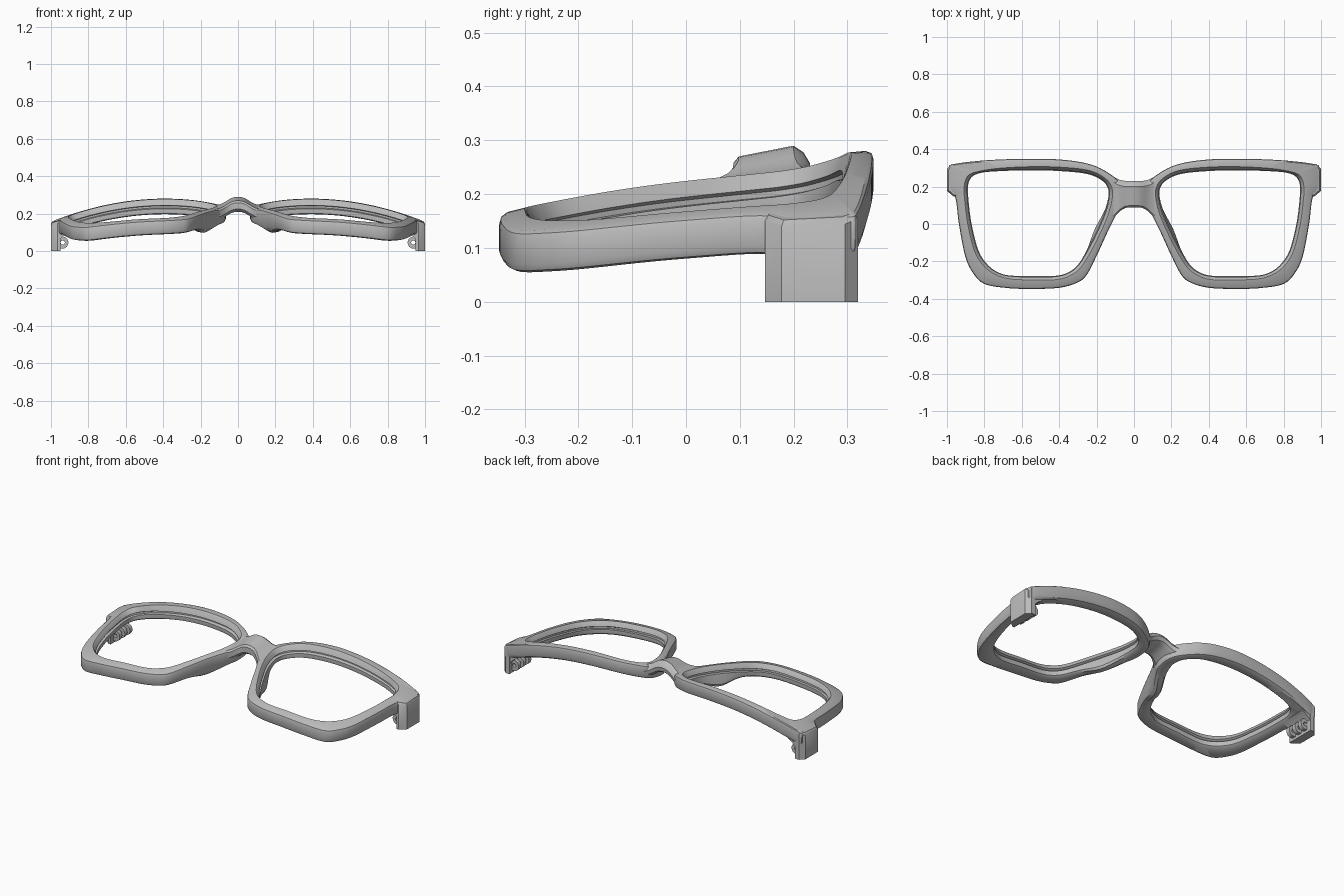
import bpy, bmesh, math
from mathutils import Vector

cube = bpy.data.objects.get("Cube")
if cube:
    bpy.data.objects.remove(cube)

GREY = (0.5, 0.5, 0.5, 1)
material = bpy.data.materials.new("matte grey")
material.use_nodes = True
material.diffuse_color = GREY
material.node_tree.nodes["Principled BSDF"].inputs["Base Color"].default_value = GREY


def front_height(x, y):
    """Height of the curved, tilted front face of the frame."""
    drop = 0.33 - y
    wrap = 0.27 + 0.15 * y
    return 0.28 - wrap * (abs(x) - 0.38) ** 2 - 0.085 * drop - 0.13 * drop * drop


def spline(points, steps):
    """Closed smooth curve through the control points."""
    result = []
    n = len(points)
    for i in range(n):
        a, b, c, d = (Vector(points[(i + k) % n]) for k in (-1, 0, 1, 2))
        for j in range(steps):
            t = j / steps
            result.append(0.5 * (2 * b + (c - a) * t + (2 * a - 5 * b + 4 * c - d) * t * t
                                 + (3 * b - a - 3 * c + d) * t ** 3))
    return result


def loft(name, sections, closed=False, mirror=False):
    """Skin a series of matching closed cross-sections."""
    bm = bmesh.new()
    rings = [[bm.verts.new(p) for p in section] for section in sections]
    size = len(rings[0])
    for i in range(len(rings) if closed else len(rings) - 1):
        here, there = rings[i], rings[(i + 1) % len(rings)]
        for k in range(size):
            m = (k + 1) % size
            bm.faces.new((here[k], here[m], there[m], there[k]))
    if not closed:
        bm.faces.new(rings[0])
        bm.faces.new(rings[-1])
    bmesh.ops.recalc_face_normals(bm, faces=bm.faces)
    mesh = bpy.data.meshes.new(name)
    bm.to_mesh(mesh)
    bm.free()
    mesh.materials.append(material)
    obj = bpy.data.objects.new(name, mesh)
    bpy.context.collection.objects.link(obj)
    if mirror:
        obj.modifiers.new("other side", "MIRROR")
    bpy.ops.object.select_all(action="DESELECT")
    obj.select_set(True)
    bpy.context.view_layer.objects.active = obj
    bpy.ops.object.shade_smooth_by_angle(angle=math.radians(32))
    return obj


# Lens rims: paired outer edge and lens opening points
OUTER = [(.99, .297), (.99, .195), (.955, .14), (.936, 0), (.903, -.17), (.862, -.26),
         (.8, -.32), (.68, -.342), (.55, -.347), (.4, -.341), (.3, -.312), (.25, -.268),
         (.195, -.16), (.14, -.04), (.1, .04), (.07, .11), (.07, .2), (.115, .258),
         (.23, .318), (.4, .345), (.6, .348), (.8, .34), (.965, .32)]
OPENING = [(.868, .25), (.887, .205), (.885, .13), (.868, 0), (.83, -.145), (.775, -.225),
           (.71, -.265), (.64, -.277), (.53, -.279), (.42, -.277), (.355, -.26), (.3, -.218),
           (.245, -.13), (.19, -.02), (.155, .065), (.138, .135), (.138, .185), (.168, .23),
           (.25, .267), (.4, .283), (.57, .287), (.73, .282), (.82, .273)]
# Rim section as inset and depth, measured from each edge
OUTER_SIDE = [(.012, 0), (.003, .004), (0, .014), (0, .06), (.006, .073), (.02, .08)]
LENS_SIDE = [(.012, .08), (.002, .075), (0, .066), (0, .05), (.018, .046), (.018, .036),
             (.004, .032), (.017, .004), (.021, 0)]

sections = []
for p, q in zip(spline(OUTER, 8), spline(OPENING, 8)):
    inward = (q - p).normalized()
    # Nose pad swells the back of the rim beside the nose
    pad = math.exp(-((p.y + 0.05) / 0.1) ** 2) if p.x < 0.35 else 0
    section = []
    for inset, depth in OUTER_SIDE:
        back = max(0, depth - 0.04) / 0.04 * pad
        section.append((p + inward * (inset + 0.016 * back), depth + 0.042 * back))
    for inset, depth in LENS_SIDE:
        back = max(0, depth - 0.05) / 0.03 * pad
        section.append((q - inward * (inset - 0.02 * back), depth + 0.042 * back))
    sections.append([(s.x, s.y, front_height(s.x, s.y) - d) for s, d in section])
loft("lens_rims", sections, closed=True, mirror=True)

# Arched bridge: half-width station, lower edge, upper edge, crest height
STATIONS = [(0, .088, .23, .29), (.02, .088, .23, .288), (.04, .087, .23, .281),
            (.058, .08, .232, .27), (.075, .068, .236, .259), (.092, .052, .243, .251),
            (.112, .032, .255, .245)]
stations = [(-x, *rest) for x, *rest in reversed(STATIONS[1:])] + STATIONS
sections = []
for x, low, high, crest in stations:
    front = crest - 0.02
    sections.append([(x, low, front - .045), (x, low, front - .012), (x, low + .01, front),
                     (x, high - .03, crest), (x, high - .012, crest - .012),
                     (x, high, crest - .032), (x, high - .004, crest - .056),
                     (x, high - .025, crest - .07), (x, low + .02, front - .06)])
loft("bridge", sections)

# Hinge blocks: chamfered plan dropped from the rim corner to the ground
PLAN = [(.95, .147), (.964, .147), (1, .177), (1, .295), (.975, .32), (.95, .32)]
bottom = [(x, y, 0) for x, y in PLAN]
shoulder = [(x, y, front_height(x, y) - 0.012) for x, y in PLAN]
top = []
for x, y in PLAN:
    x, y = .95 + (x - .95) * .85, .235 + (y - .235) * .92
    top.append((x, y, front_height(x, y) - 0.001))
loft("hinge_blocks", [bottom, shoulder, top], mirror=True)

# Sloping root that blends each block into the back of the rim
ROOT = [(.955, .06), (.94, .075), (.925, .09), (.9, .105), (.9, .13), (.955, .13)]
loft("hinge_roots", [[(x, y, z) for x, z in ROOT] for y in (.152, .315)], mirror=True)

# Three rounded hinge knuckles, each with a pin hole
for index in range(3):
    y = 0.185 + 0.048 * index
    outline, hole = [], []
    for k in range(24):
        angle = math.tau * k / 24
        c, s = math.cos(angle), math.sin(angle)
        outline.append((.958 if c > 0.3 else .937 + .03 * c, .045 + .032 * s))
        hole.append((.937 + .011 * c, .045 + .011 * s))
    rings = [[(x, y + w, z) for x, z in ring]
             for ring, w in ((outline, -.012), (outline, .012), (hole, .012), (hole, -.012))]
    loft("hinge_knuckle_%d" % (index + 1), rings, closed=True, mirror=True)
